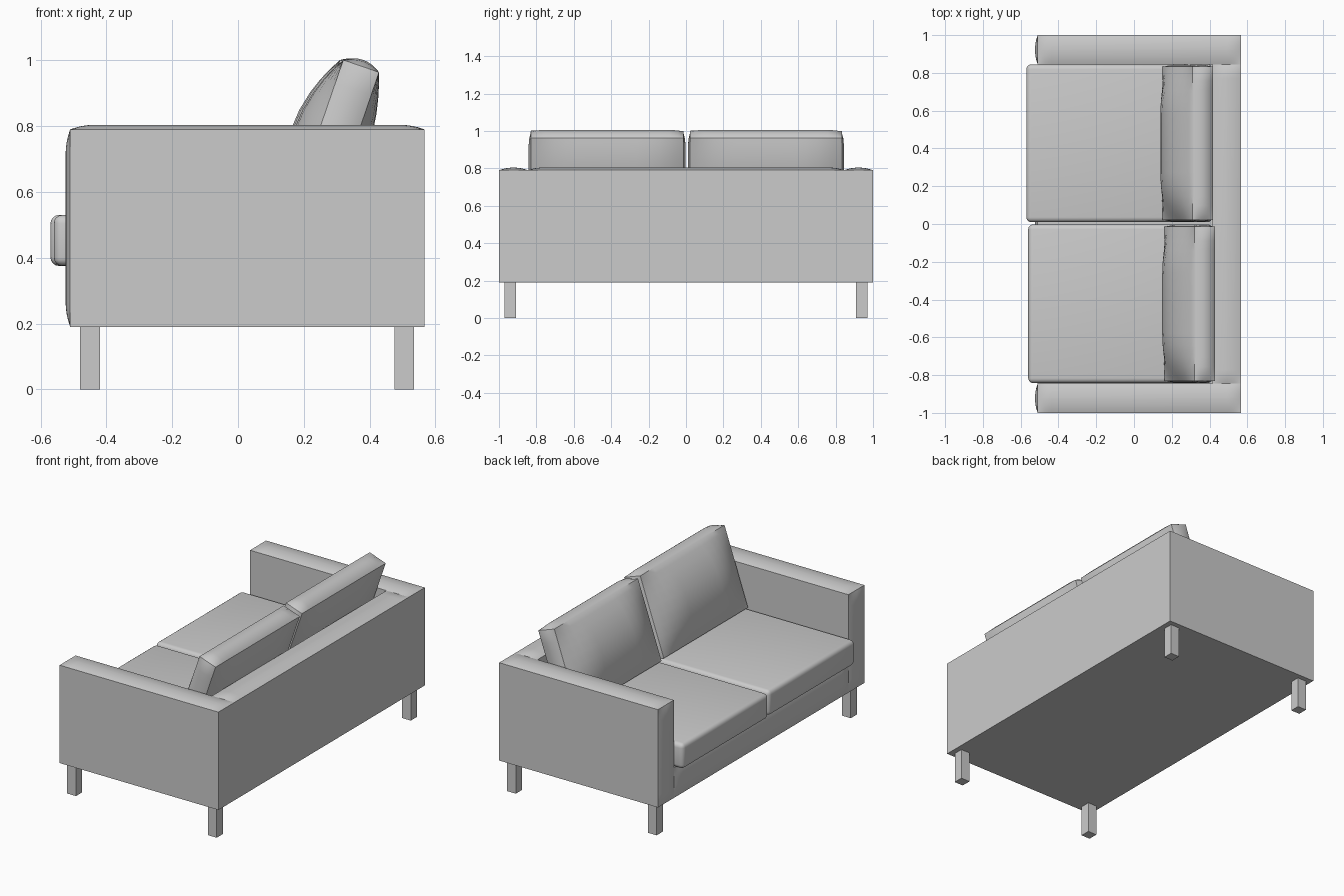
import bpy, bmesh, math
from mathutils import Vector, Matrix

if "Cube" in bpy.data.objects:
    bpy.data.objects.remove(bpy.data.objects["Cube"])

fabric = bpy.data.materials.new("light_grey_fabric")
fabric.diffuse_color = (0.6, 0.6, 0.6, 1)
fabric.use_nodes = True
fabric.node_tree.nodes["Principled BSDF"].inputs["Base Color"].default_value = fabric.diffuse_color


def finish(name, bm, angle=None):
    bmesh.ops.recalc_face_normals(bm, faces=bm.faces)
    me = bpy.data.meshes.new(name)
    bm.to_mesh(me)
    bm.free()
    me.materials.append(fabric)
    ob = bpy.data.objects.new(name, me)
    bpy.context.collection.objects.link(ob)
    if angle:
        bpy.ops.object.select_all(action='DESELECT')
        ob.select_set(True)
        bpy.context.view_layer.objects.active = ob
        bpy.ops.object.shade_smooth_by_angle(angle=math.radians(angle))
    return ob


def box(name, lo, hi, bevel=0):
    lo, hi = Vector(lo), Vector(hi)
    bm = bmesh.new()
    bmesh.ops.create_cube(bm, size=1)
    for v in bm.verts:
        v.co = (lo + hi) / 2 + v.co * (hi - lo)
    if bevel:
        bmesh.ops.bevel(bm, geom=bm.edges[:], offset=bevel, segments=4,
                        profile=0.5, affect='EDGES')
    return finish(name, bm, 40 if bevel else None)


def stops(a, b, r):
    """Grid positions, dense within r of both ends."""
    r = min(r, (b - a) / 2)
    near = [r * k for k in (0, 0.12, 0.3, 0.5, 0.75, 1)]
    return sorted({round(p, 5) for d in near for p in (a + d, b - d)})


def puffed_box(name, lo, hi, bulges, matrix=None):
    """Box whose faces swell outwards; bulges = {(axis, side): (height, radius)}."""
    radius = max(r for h, r in bulges.values())
    cuts = [stops(lo[i], hi[i], radius) for i in range(3)]

    def swell(p, a, b, r):
        t = min(1, min(p - a, b - p) / min(r, (b - a) / 2))
        return 1 - (1 - t) ** 2

    bm = bmesh.new()
    for axis in range(3):
        u, w = [i for i in range(3) if i != axis]
        for side in (-1, 1):
            height, r = bulges.get((axis, side), (0, radius))
            grid = []
            for p in cuts[u]:
                row = []
                for q in cuts[w]:
                    co = [0, 0, 0]
                    co[u], co[w] = p, q
                    co[axis] = (hi if side > 0 else lo)[axis] + side * height * \
                        swell(p, lo[u], hi[u], r) * swell(q, lo[w], hi[w], r)
                    row.append(bm.verts.new(co))
                grid.append(row)
            for r0, r1 in zip(grid, grid[1:]):
                for j in range(len(r0) - 1):
                    bm.faces.new((r0[j], r0[j + 1], r1[j + 1], r1[j]))
    bmesh.ops.remove_doubles(bm, verts=bm.verts[:], dist=0.0001)
    if matrix:
        bm.transform(matrix)
    return finish(name, bm, 35)


# Frame: upholstered arms, backrest and seat base
TOP, BOTTOM = 0.79, 0.19
soft = (0.014, 0.075)
for label, y0, y1 in (("right", -1, -0.845), ("left", 0.845, 1)):
    puffed_box(label + "_arm", (-0.51, y0, BOTTOM), (0.567, y1, TOP),
               {(0, -1): soft, (2, 1): soft})
puffed_box("backrest", (0.415, -0.845, BOTTOM), (0.567, 0.845, TOP), {(2, 1): soft})
puffed_box("seat_base", (-0.51, -0.845, BOTTOM), (0.415, 0.845, 0.375), {(0, -1): soft})

# Legs
for lx, fx in ((-0.45, "front"), (0.505, "back")):
    for ly, sy in ((-0.94, "right"), (0.94, "left")):
        box(f"{fx}_{sy}_leg", (lx - 0.03, ly - 0.03, 0), (lx + 0.03, ly + 0.03, BOTTOM))

# Cushions: a flat seat cushion and a tilted, swollen back cushion per place
for label, y0, y1, dx in (("right", -0.842, -0.002, 0), ("left", 0.01, 0.845, -0.01)):
    box(label + "_seat_cushion", (-0.56 + dx, y0, 0.375), (0.415, y1, 0.53), 0.026)
    place = Matrix.Translation((0.32 + dx, 0, 1.001)) @ Matrix.Rotation(math.radians(19), 4, 'Y')
    puffed_box(label + "_back_cushion", (0, y0 + 0.012, -0.49), (0.115, y1 - 0.012, 0),
               {(0, -1): (0.072, 0.25), (0, 1): (0.045, 0.25), (1, -1): (0.012, 0.06),
                (1, 1): (0.012, 0.06), (2, 1): (0.02, 0.06)}, place)
